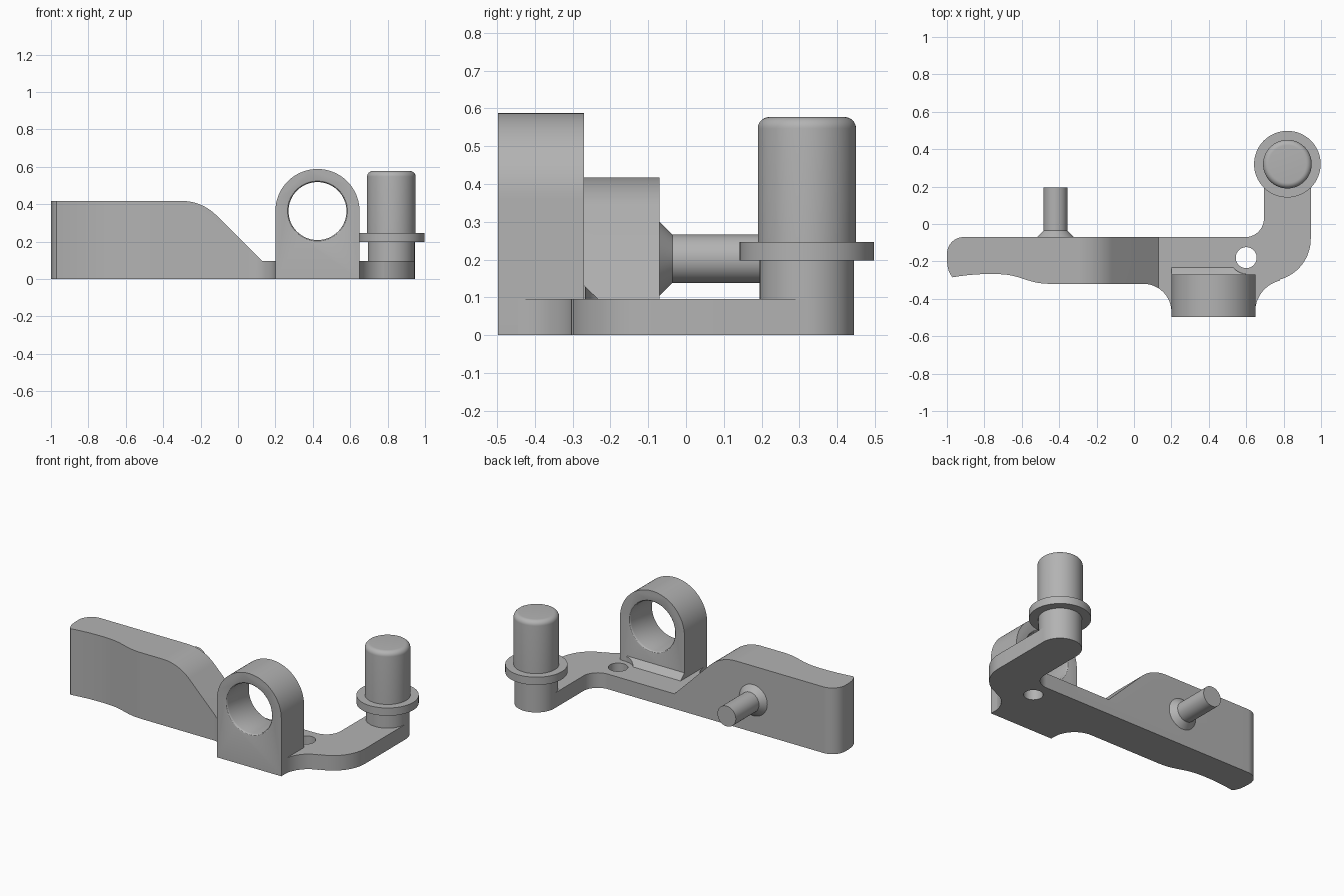
import bpy
import bmesh
from math import cos, sin, radians
from mathutils import Vector, Matrix
from mathutils.geometry import interpolate_bezier

cube = bpy.data.objects.get("Cube")
if cube:
    bpy.data.objects.remove(cube, do_unlink=True)

grey = bpy.data.materials.new("plain_grey")
grey.use_nodes = True
grey.diffuse_color = (0.45, 0.45, 0.45, 1)
grey.node_tree.nodes["Principled BSDF"].inputs["Base Color"].default_value = (0.45, 0.45, 0.45, 1)


def arc(cx, cy, r, start, end, steps=16):
    angles = [radians(start + (end - start) * i / steps) for i in range(steps + 1)]
    return [(cx + r * cos(a), cy + r * sin(a)) for a in angles]


def bezier(a, b, c, d, steps=10):
    return [tuple(p) for p in interpolate_bezier(*(Vector(p) for p in (a, b, c, d)), steps)]


def finish(name, bm):
    bmesh.ops.remove_doubles(bm, verts=bm.verts, dist=1e-5)
    bmesh.ops.recalc_face_normals(bm, faces=bm.faces)
    mesh = bpy.data.meshes.new(name)
    bm.to_mesh(mesh)
    bm.free()
    mesh.materials.append(grey)
    obj = bpy.data.objects.new(name, mesh)
    bpy.context.collection.objects.link(obj)
    return obj


def prism(name, outline, axis, low, high):
    """Extrude a 2D outline along the given axis (0 = x, 1 = y, 2 = z)."""
    bm = bmesh.new()
    verts = []
    for point in outline:
        co = list(point)
        co.insert(axis, low)
        verts.append(bm.verts.new(co))
    face = bm.faces.new(verts)
    moved = bmesh.ops.extrude_face_region(bm, geom=[face])["geom"]
    shift = [0, 0, 0]
    shift[axis] = high - low
    bmesh.ops.translate(bm, vec=shift, verts=[g for g in moved if isinstance(g, bmesh.types.BMVert)])
    return finish(name, bm)


def turned(name, profile, location, along_y=False, steps=64):
    """Revolve a (radius, height) profile; the axis is z, or y if asked."""
    bm = bmesh.new()
    verts = [bm.verts.new((r, 0, h)) for r, h in profile]
    edges = [bm.edges.new(pair) for pair in zip(verts, verts[1:])]
    bmesh.ops.spin(bm, geom=verts + edges, cent=(0, 0, 0), axis=(0, 0, 1),
                   angle=radians(360), steps=steps)
    if along_y:
        bmesh.ops.rotate(bm, verts=bm.verts, matrix=Matrix.Rotation(radians(-90), 3, "X"))
    bmesh.ops.translate(bm, vec=location, verts=bm.verts)
    return finish(name, bm)


def combine(obj, tool, operation):
    mod = obj.modifiers.new(operation.title(), "BOOLEAN")
    mod.operation = operation
    mod.solver = "EXACT"
    mod.object = tool
    bpy.context.view_layer.objects.active = obj
    bpy.ops.object.modifier_apply(modifier=mod.name)
    bpy.data.objects.remove(tool, do_unlink=True)


# Lever arm: plan outline, trimmed by the height profile
plan = (
    bezier((-0.97, -0.285), (-0.9, -0.272), (-0.8, -0.264), (-0.72, -0.268))
    + bezier((-0.72, -0.268), (-0.6, -0.272), (-0.57, -0.32), (-0.45, -0.32))[1:]
    + arc(0.05, -0.47, 0.15, 90, 0)
    + [(0.22, -0.47), (0.63, -0.47)]
    + arc(0.82, -0.47, 0.172, 180, 103)
    + arc(0.72, -0.08, 0.225, -75, 0)
    + arc(0.82, 0.32, 0.125, 0, 180, 32)
    + arc(0.595, 0.03, 0.1, 0, -90)
    + arc(-0.91, -0.16, 0.09, 90, 180)
    + bezier((-1, -0.18), (-1, -0.23), (-0.99, -0.265), (-0.97, -0.285))[:-1]
)
profile = (
    [(-1.1, -0.1), (1.1, -0.1), (1.1, 0.095), (0.13, 0.095)]
    + arc(-0.3, 0.157, 0.26, 45, 90)
    + [(-1.1, 0.417)]
)
lever = prism("lever_arm", plan, 2, 0, 1)
combine(lever, prism("height_tool", profile, 1, -1, 1), "INTERSECT")
combine(lever, turned("hole_tool", [(0, -0.1), (0.056, -0.1), (0.056, 0.2), (0, 0.2)],
                      (0.6, -0.18, 0)), "DIFFERENCE")

# Upright lug with a round eye whose rims are softened
lug_outline = [(0.2, 0), (0.65, 0)] + arc(0.425, 0.363, 0.225, 0, 180, 48)
lug = prism("eye_lug", lug_outline, 1, -0.497, -0.27)
rim = 0.012
front_rim = [(0.167 - rim * sin(radians(a)), rim * (1 - cos(radians(a)))) for a in (0, 30, 60, 90)]
depth = 0.227
eye = ([(0, -0.05), (0.167, -0.05)] + front_rim
       + [(r, depth - h) for r, h in reversed(front_rim)]
       + [(0.167, depth + 0.05), (0, depth + 0.05)])
combine(lug, turned("eye_tool", eye, (0.425, -0.497, 0.363), True), "DIFFERENCE")

# Sloped weld behind the lug, relieved around the small hole
weld = prism("lug_weld", [(-0.28, 0.09), (-0.228, 0.09), (-0.232, 0.095), (-0.27, 0.132), (-0.28, 0.132)],
             0, 0.2, 0.6)
combine(weld, turned("relief_tool", [(0, 0.05), (0.086, 0.05), (0.086, 0.3), (0, 0.3)],
                     (0.6, -0.18, 0)), "DIFFERENCE")

# Upright post with collar and rounded top
post = turned("collared_post",
              [(0, 0.002), (0.125, 0.002), (0.125, 0.198), (0.178, 0.198), (0.178, 0.247), (0.13, 0.247)]
              + arc(0.1, 0.547, 0.03, 0, 90, 8) + [(0, 0.577)], (0.82, 0.32, 0))

# Rear pin with a conical foot
pin = turned("rear_pin", [(0, -0.02), (0.098, -0.02), (0.098, 0), (0.064, 0.034), (0.064, 0.265), (0, 0.265)],
             (-0.42, -0.07, 0.202), True)

# Smooth curved surfaces, keeping hard edges
bpy.ops.object.select_all(action="DESELECT")
for part in (lever, lug, weld, post, pin):
    part.select_set(True)
bpy.context.view_layer.objects.active = lever
bpy.ops.object.shade_smooth_by_angle(angle=radians(30))
